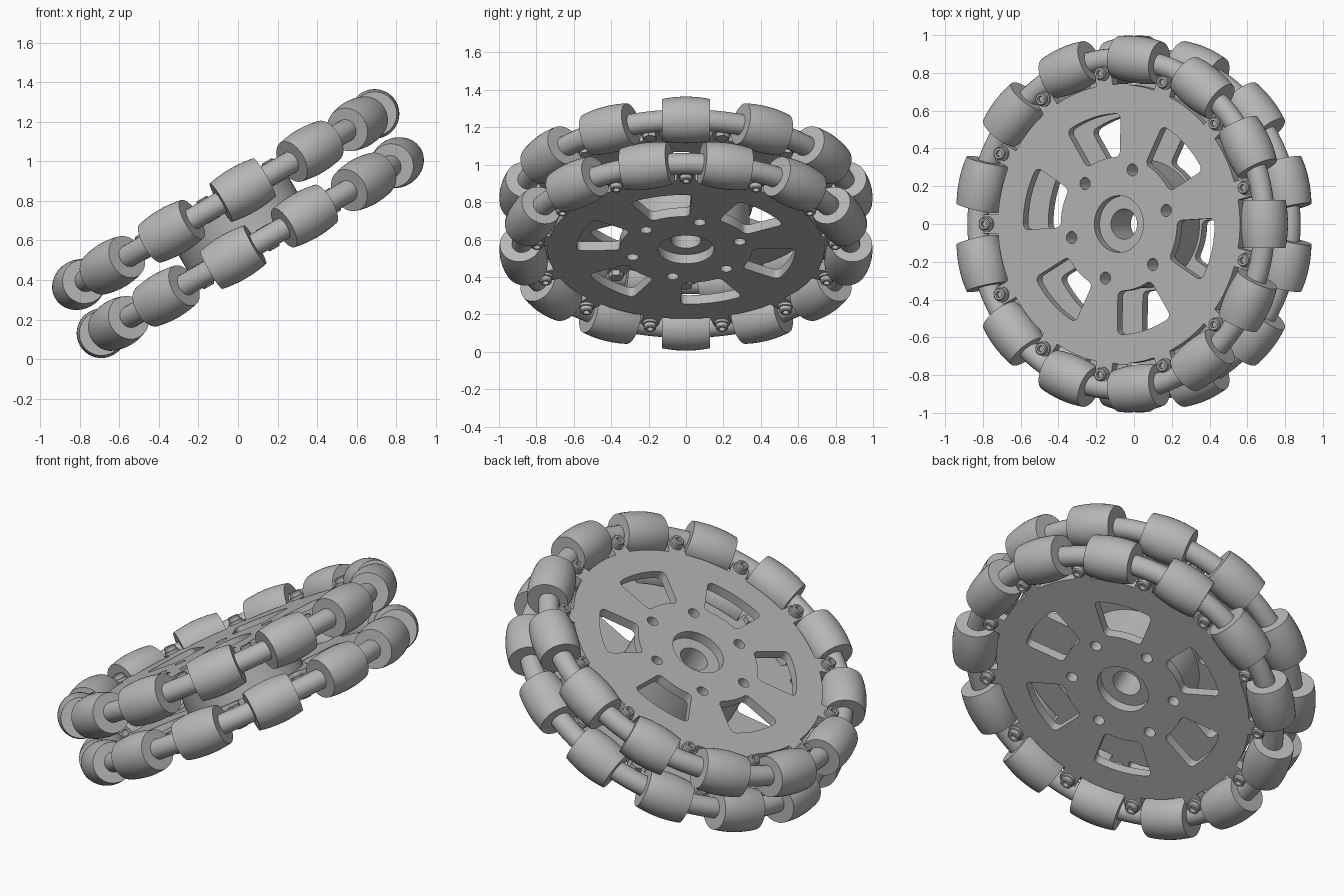
import bpy, bmesh
from math import radians, sin, cos, pi, tau
from mathutils import Matrix, Vector

if "Cube" in bpy.data.objects:
    bpy.data.objects.remove(bpy.data.objects["Cube"])

COUNT = 13                    # rollers per ring
PITCH = tau / COUNT
RING_R = 0.875                # circle through the roller centres
RING_T = 0.135                # ring distance from the middle plane
FACE_T, BACK_T = 0.16, 0.105  # outer and inner face of each plate
TILT = Matrix.Translation((0, 0, 0.685)) @ Matrix.Rotation(radians(-30), 4, 'Y')

grey = bpy.data.materials.new("plain_grey")
grey.use_nodes = True
grey.diffuse_color = (0.47, 0.47, 0.47, 1)
grey.node_tree.nodes["Principled BSDF"].inputs["Base Color"].default_value = grey.diffuse_color


def finish(bm, name):
    bmesh.ops.recalc_face_normals(bm, faces=bm.faces)
    mesh = bpy.data.meshes.new(name)
    bm.to_mesh(mesh)
    bm.free()
    mesh.materials.append(grey)
    return mesh


def place(mesh, name, local=Matrix()):
    obj = bpy.data.objects.new(name, mesh)
    bpy.context.collection.objects.link(obj)
    obj.matrix_world = TILT @ local
    return obj


def lathe(profile, steps, name, closed=False):
    """Turn (radius, height) points around z; open profiles get end caps."""
    bm = bmesh.new()
    rings = [[bm.verts.new((r * cos(tau * i / steps), r * sin(tau * i / steps), z))
              for i in range(steps)] for r, z in profile]
    pairs = list(zip(rings, rings[1:]))
    if closed:
        pairs.append((rings[-1], rings[0]))
    else:
        bm.faces.new(rings[0])
        bm.faces.new(rings[-1])
    for a, b in pairs:
        for i in range(steps):
            j = (i + 1) % steps
            bm.faces.new((a[i], a[j], b[j], b[i]))
    return finish(bm, name)


def prism(bm, points, low, high):
    """Extrude a flat outline and return its upright edges."""
    face = bm.faces.new([bm.verts.new((x, y, low)) for x, y in points])
    made = bmesh.ops.extrude_face_region(bm, geom=[face])["geom"]
    for v in made:
        if isinstance(v, bmesh.types.BMVert):
            v.co.z = high
    tops = {v for v in made if isinstance(v, bmesh.types.BMVert)}
    return [e for v in tops for e in v.link_edges if e.other_vert(v) not in tops]


def polar(r, a):
    return r * cos(a), r * sin(a)


def boolean(obj, cutter, mode):
    """Apply a boolean and discard the helper."""
    mod = obj.modifiers.new(mode.lower(), 'BOOLEAN')
    mod.operation, mod.object, mod.solver = mode, cutter, 'EXACT'
    cutter.hide_render = True
    bpy.context.view_layer.update()
    graph = bpy.context.evaluated_depsgraph_get()
    mesh = bpy.data.meshes.new_from_object(obj.evaluated_get(graph))
    obj.modifiers.clear()
    obj.data = mesh
    bpy.data.objects.remove(cutter)


def tabbed_outline(first_tab):
    """Disc outline with a small tab between each pair of rollers."""
    points = []
    for k in range(COUNT):
        mid = first_tab + k * PITCH
        for r, side in ((0.74, -0.068), (0.845, -0.058), (0.845, 0.058), (0.74, 0.068)):
            points.append(polar(r, mid + side))
        points += [polar(0.74, mid + PITCH * f) for f in (0.3, 0.4, 0.5, 0.6, 0.7)]
    return points


# Cutter with windows, bolt holes and the stepped bore
def make_cutter():
    bm = bmesh.new()
    for k in range(6):
        a = radians(46 + 60 * k)
        half = radians(17)
        arc = [half * (i / 4 - 1) for i in range(9)]
        outline = [polar(0.585, a + d) for d in arc] + [polar(0.355, a + d) for d in reversed(arc)]
        sides = prism(bm, outline, -0.4, 0.4)
        corners = [polar(r, a + d) for r in (0.585, 0.355) for d in (-half, half)]
        sharp = [e for e in sides
                 if any((e.verts[0].co.xy - Vector(c)).length < 1e-4 for c in corners)]
        bmesh.ops.bevel(bm, geom=sharp, offset=0.03, segments=4, profile=0.5, affect='EDGES')
        hole = radians(14 + 60 * k)
        bmesh.ops.create_cone(bm, cap_ends=True, segments=24, radius1=0.032, radius2=0.032, depth=0.8,
                              matrix=Matrix.Translation((*polar(0.298, hole), 0)))
    return place(finish(bm, "cutter"), "cutter")


# Two plates, one central hub
plates = []
for side, label in ((1, "upper"), (-1, "lower")):
    bm = bmesh.new()
    prism(bm, tabbed_outline(PITCH / 2 if side > 0 else 0), side * BACK_T, side * FACE_T)
    plate = place(finish(bm, label + "_plate"), label + "_plate")
    bore = place(lathe([(0.15, -0.4), (0.15, 0.4)], 48, "bore_cutter"), "bore_cutter")
    boolean(plate, make_cutter(), 'DIFFERENCE')
    boolean(plate, bore, 'DIFFERENCE')
    plates.append(plate)

hub = place(lathe([(0.08, -BACK_T), (0.34, -BACK_T), (0.34, BACK_T), (0.08, BACK_T)],
                  64, "hub", closed=True), "hub")
boolean(hub, make_cutter(), 'DIFFERENCE')

# Shared meshes for the repeated parts
HALF = 0.128
barrel = [(0.125 - 0.013 * (z / HALF) ** 2, z) for z in [HALF * (i / 5 - 1) for i in range(11)]]
roller_mesh = lathe(barrel, 40, "roller")
rod = [(RING_R + 0.057 * cos(tau * i / 20), 0.057 * sin(tau * i / 20)) for i in range(20)]
rod_mesh = lathe(rod, 104, "axle_ring", closed=True)
bolt_mesh = lathe([(0.04, 0), (0.04, 0.014), (0.033, 0.016), (0.033, 0.036), (0.028, 0.042),
                   (0.017, 0.042), (0.017, 0.02)], 24, "bolt")
nut_mesh = lathe([(0.038, 0), (0.038, 0.03)], 6, "nut")

# Axle rings, rollers, bolts and nuts on both sides
parts = []
for side, label in ((1, "upper"), (-1, "lower")):
    start = 0 if side > 0 else PITCH / 2
    flip = Matrix.Rotation(0 if side > 0 else pi, 4, 'X')
    parts.append(place(rod_mesh, label + "_axle_ring", Matrix.Translation((0, 0, side * RING_T))))
    for k in range(COUNT):
        a = start + k * PITCH
        spot = Matrix.Rotation(a, 4, 'Z') @ Matrix.Translation((RING_R, 0, side * RING_T))
        parts.append(place(roller_mesh, f"{label}_roller_{k + 1}",
                           spot @ Matrix.Rotation(pi / 2, 4, 'X')))
        gap = Matrix.Rotation(a + PITCH / 2, 4, 'Z')
        parts.append(place(bolt_mesh, f"{label}_bolt_{k + 1}",
                           gap @ Matrix.Translation((0.803, 0, side * FACE_T)) @ flip))
        parts.append(place(nut_mesh, f"{label}_nut_{k + 1}",
                           gap @ Matrix.Translation((0.803, 0, side * (BACK_T - 0.03))) @ flip))

# Smooth the round surfaces, keep the edges sharp
bpy.ops.object.select_all(action='DESELECT')
for obj in plates + [hub] + parts:
    obj.select_set(True)
bpy.context.view_layer.objects.active = hub
bpy.ops.object.shade_smooth_by_angle(angle=radians(30))
